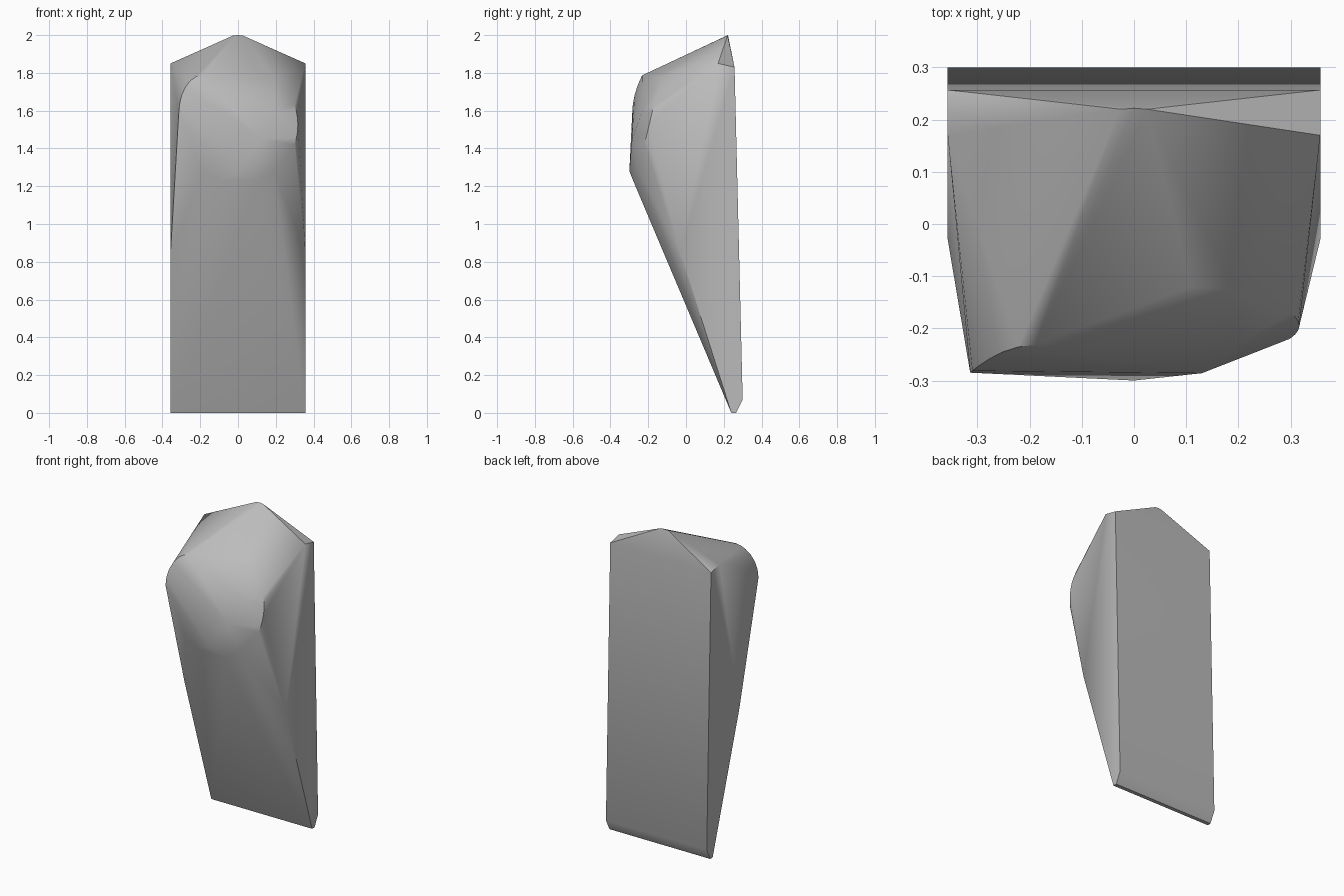
import bpy
import bmesh
import math

cube = bpy.data.objects.get("Cube")
if cube:
    bpy.data.objects.remove(cube, do_unlink=True)

# One plain grey
grey = bpy.data.materials.new("plain grey")
grey.use_nodes = True
colour = (0.5, 0.5, 0.5, 1)
grey.diffuse_color = colour
grey.node_tree.nodes["Principled BSDF"].inputs["Base Color"].default_value = colour

# Side outline (y, z), mirrored to both flat flanks
HALF_WIDTH = 0.357
flank = [(0.24, 0), (0.265, 0), (0.3, 0.07), (0.257, 1.83), (0.17, 1.85), (-0.03, 0.85)]
points = [(side * HALF_WIDTH, y, z) for side in (-1, 1) for y, z in flank]

# Blunt peak
points += [(-0.025, 0.22, 1.998), (0, 0.222, 2), (0.025, 0.22, 1.998)]

# Rounded left-hand rim of the front bulge
for i in range(7):
    a = math.radians(15 * i)
    points.append((-0.19 - 0.124 * math.cos(a), -0.285 + 0.053 * math.sin(a) ** 2,
                   1.58 + 0.207 * math.sin(a)))

# Rounded opposite rim
for i in range(7):
    t = i / 3 - 1
    points.append((0.317 - 0.018 * t * t, -0.195 + 0.025 * t, 1.525 + 0.105 * t))

# Nose and upper edge of the bulge
points += [(0, -0.3, 1.28), (-0.1, -0.28, 1.23), (0.1, -0.28, 1.23),
           (-0.19, -0.262, 1.28), (0.19, -0.252, 1.28), (0.13, -0.286, 1.45),
           (0.24, -0.235, 1.35), (0.11, -0.12, 1.8), (0.19, -0.125, 1.775),
           (0.2, -0.23, 1.6)]

# Wrap the points in a faceted shell
bm = bmesh.new()
for p in points:
    bm.verts.new(p)
hull = bmesh.ops.convex_hull(bm, input=bm.verts)
loose = [v for v in bm.verts if not v.link_faces]
bmesh.ops.delete(bm, geom=loose, context="VERTS")
bmesh.ops.dissolve_limit(bm, angle_limit=math.radians(0.5), verts=bm.verts, edges=bm.edges)
bmesh.ops.recalc_face_normals(bm, faces=bm.faces)

mesh = bpy.data.meshes.new("wedge_body")
bm.to_mesh(mesh)
bm.free()
mesh.materials.append(grey)
body = bpy.data.objects.new("wedge_body", mesh)
bpy.context.collection.objects.link(body)

# Soft front, crisp outer edges
bpy.context.view_layer.objects.active = body
body.select_set(True)
bpy.ops.object.shade_smooth_by_angle(angle=math.radians(30))
